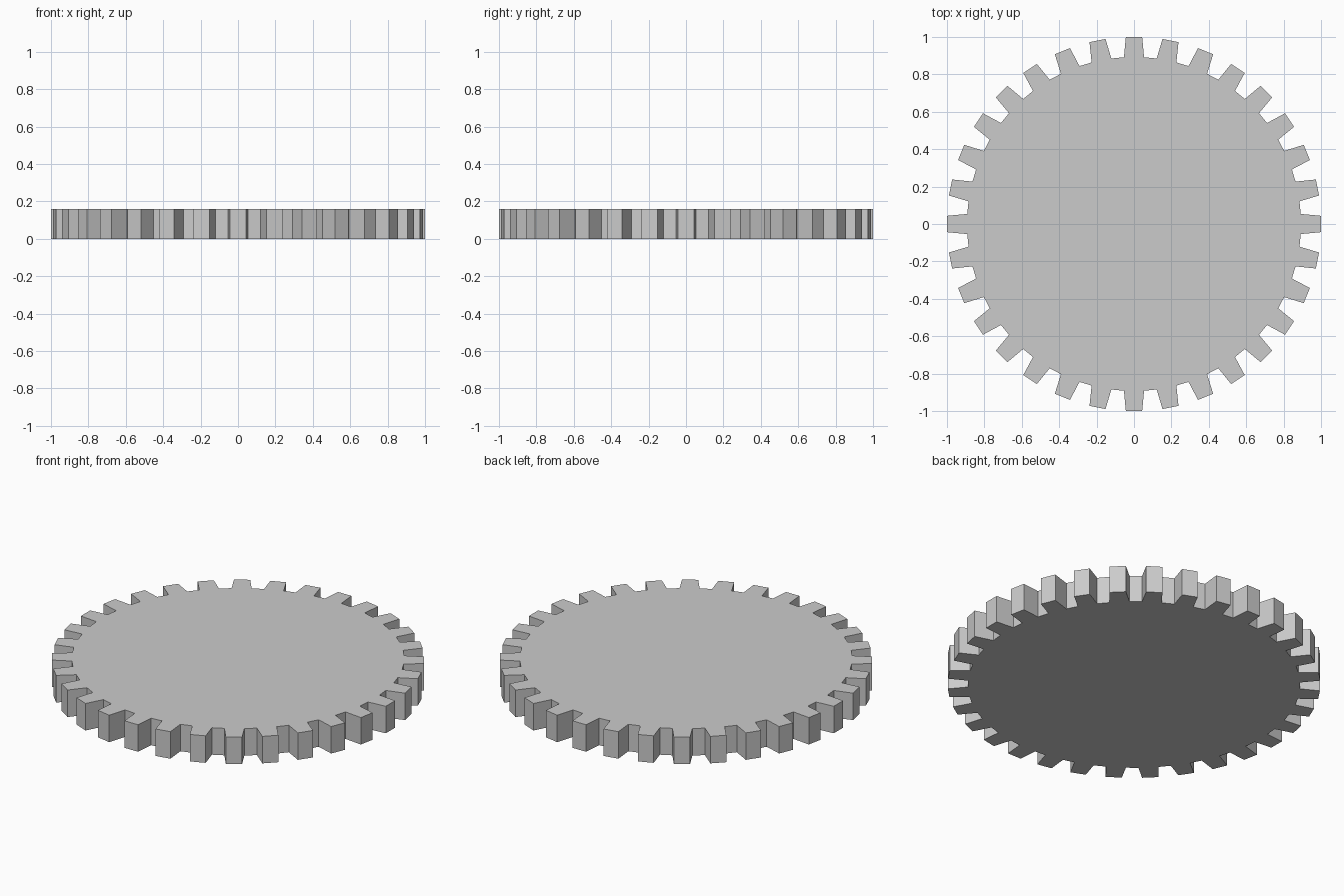
import bpy, bmesh
from math import cos, sin, radians

if "Cube" in bpy.data.objects:
    bpy.data.objects.remove(bpy.data.objects["Cube"])

TEETH = 32
HEIGHT = 0.16
ROOT_R, TIP_R = 0.893, 1.001
ROOT_HALF, TIP_HALF = radians(3.45), radians(2.5)   # half tooth angles


def polar(r, a):
    return (r * cos(a), r * sin(a), 0)


# Toothed outline: each tooth tapers slightly from root to tip
outline = []
for i in range(TEETH):
    a = radians(360 / TEETH * i)
    outline += [polar(ROOT_R, a - ROOT_HALF), polar(TIP_R, a - TIP_HALF),
                polar(TIP_R, a + TIP_HALF), polar(ROOT_R, a + ROOT_HALF)]

# Solid gear disc extruded from the outline
bm = bmesh.new()
base = bm.faces.new([bm.verts.new(p) for p in outline])
ext = bmesh.ops.extrude_face_region(bm, geom=[base], use_keep_orig=True)
top = [g for g in ext["geom"] if isinstance(g, bmesh.types.BMVert)]
bmesh.ops.translate(bm, verts=top, vec=(0, 0, HEIGHT))
bmesh.ops.recalc_face_normals(bm, faces=bm.faces)

mesh = bpy.data.meshes.new("gear_disc")
bm.to_mesh(mesh)
bm.free()
gear = bpy.data.objects.new("gear_disc", mesh)
bpy.context.collection.objects.link(gear)
